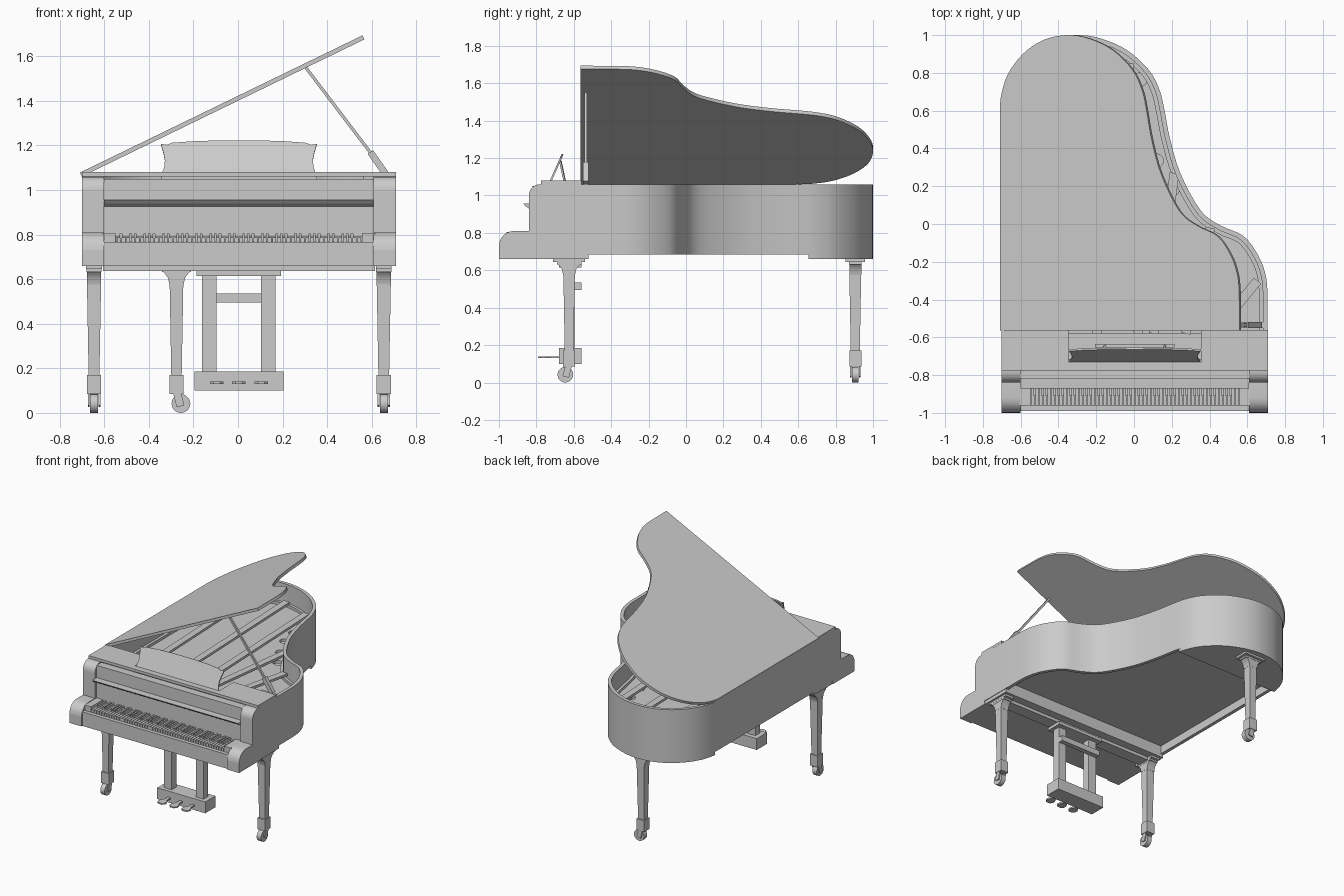
import bpy, bmesh, math
from mathutils import Vector, Matrix

if "Cube" in bpy.data.objects:
    bpy.data.objects.remove(bpy.data.objects["Cube"])

grey = bpy.data.materials.new("satin_grey")
grey.diffuse_color = (0.6, 0.6, 0.6, 1)
grey.use_nodes = True
grey.node_tree.nodes["Principled BSDF"].inputs["Base Color"].default_value = grey.diffuse_color


def finish(name, bm, smooth=False):
    bmesh.ops.recalc_face_normals(bm, faces=bm.faces)
    me = bpy.data.meshes.new(name)
    bm.to_mesh(me)
    bm.free()
    me.materials.append(grey)
    ob = bpy.data.objects.new(name, me)
    bpy.context.collection.objects.link(ob)
    if smooth:
        bpy.ops.object.select_all(action='DESELECT')
        ob.select_set(True)
        bpy.context.view_layer.objects.active = ob
        bpy.ops.object.shade_smooth_by_angle(angle=math.radians(30))
    return ob


def add_box(bm, x0, x1, y0, y1, z0, z1, taper=1.0):
    # the lower end is scaled by taper
    cx, cy = (x0 + x1) / 2, (y0 + y1) / 2
    r = bmesh.ops.create_cube(bm, size=1)
    for v in r['verts']:
        k = taper if v.co.z < 0 else 1
        v.co = (cx + v.co.x * (x1 - x0) * k, cy + v.co.y * (y1 - y0) * k,
                z1 if v.co.z > 0 else z0)


def boxes(name, *specs):
    bm = bmesh.new()
    for s in specs:
        add_box(bm, *s)
    return finish(name, bm)


def add_prism(bm, pts, axis, a, b):
    # extrude a 2D outline along one axis
    def put(p, t):
        return {'x': (t, p[0], p[1]), 'y': (p[0], t, p[1]), 'z': (p[0], p[1], t)}[axis]
    lo = [bm.verts.new(put(p, a)) for p in pts]
    hi = [bm.verts.new(put(p, b)) for p in pts]
    bm.faces.new(lo)
    bm.faces.new(hi)
    n = len(pts)
    for i in range(n):
        bm.faces.new((lo[i], lo[(i + 1) % n], hi[(i + 1) % n], hi[i]))


def prism(name, pts, axis, a, b, smooth=False):
    bm = bmesh.new()
    add_prism(bm, pts, axis, a, b)
    return finish(name, bm, smooth)


def add_bar(bm, p, q, w, h):
    # straight rectangular bar from p to q
    p, q = Vector(p), Vector(q)
    d = q - p
    m = Matrix.Translation((p + q) / 2) @ d.to_track_quat('Z', 'Y').to_matrix().to_4x4() \
        @ Matrix.Diagonal((w, h, d.length, 1))
    bmesh.ops.create_cube(bm, size=1, matrix=m)


def bars(name, *specs):
    bm = bmesh.new()
    for s in specs:
        add_bar(bm, *s)
    return finish(name, bm)


def spline(pts, n=4):
    out = []
    for i in range(len(pts) - 1):
        p0, p1, p2, p3 = (Vector(pts[min(max(i + k, 0), len(pts) - 1)]) for k in (-1, 0, 1, 2))
        for j in range(n):
            t = j / n
            out.append(0.5 * (2 * p1 + (p2 - p0) * t + (2 * p0 - 5 * p1 + 4 * p2 - p3) * t * t
                              + (3 * p1 - p0 - 3 * p2 + p3) * t ** 3))
    return out + [Vector(pts[-1])]


# Plan of the body: bent right side, round tail, straight left side
CURVE = spline([(.703, -.36), (.693, -.27), (.656, -.17), (.577, -.065), (.455, -.008), (.35, .07),
                (.243, .265), (.187, .45), (.158, .60), (.131, .71), (.075, .815), (-.04, .92),
                (-.18, .982), (-.31, 1.0), (-.45, .974), (-.57, .90), (-.66, .79), (-.70, .67),
                (-.705, .58)])


def plan(y_front):
    return [Vector((.705, y_front))] + CURVE + [Vector((-.705, y_front))]


def inset(pts, d):
    out = []
    for i, p in enumerate(pts):
        t = (pts[min(i + 1, len(pts) - 1)] - pts[max(i - 1, 0)]).normalized()
        if i in (0, len(pts) - 1):
            t = Vector((0, 1 if i == 0 else -1))
        out.append(p + Vector((-t.y, t.x)) * d)
    return out


# Rim, low inner ledge and boards
def rim(name, y, d0, d1, z0, z1):
    prism(name, inset(plan(y), d0) + inset(plan(y), d1)[::-1], 'z', z0, z1, True)


rim("rim", -.76, 0, .025, .685, 1.06)
rim("inner_ledge", -.74, .024, .045, .75, .92)
prism("bottom_board", inset(plan(-.55), .015), 'z', .745, .77)
tail = [Vector((.146, .655))] + [p for p in CURVE if p.y > .66] + [Vector((-.702, .655))]
prism("tail_base", tail, 'z', .66, .70, True)

# Iron plate with sound holes
plate = prism("iron_plate", inset(plan(-.60), .04), 'z', .88, .90)
bm = bmesh.new()
for x, y in ((.03, .765), (.008, .645), (.035, .50), (.115, .335), (.20, .185)):
    bmesh.ops.create_cone(bm, cap_ends=True, segments=16, radius1=.036, radius2=.036, depth=.1,
                          matrix=Matrix.Translation((x, y, .89)))
cutter = finish("hole_cutter", bm)
cutter.hide_render = True
cutter.hide_set(True)
mod = plate.modifiers.new("holes", 'BOOLEAN')
mod.object, mod.operation, mod.solver = cutter, 'DIFFERENCE', 'EXACT'
bars("plate_braces", *[((a, -.58, .95), (b, c, .95), .05, .018) for a, b, c in
                       ((-.45, -.50, .84), (-.2, -.25, .93), (.02, -.03, .85),
                        (.10, .21, .27), (.27, .40, -.02), (.42, .65, -.30))])

# Key bed, key slip, side arms
boxes("key_bed", (-.70, .70, -.97, -.52, .66, .755), (-.605, .605, -.99, -.962, .66, .766))
arc = [math.radians(a) for a in range(0, 91, 15)]
side = [(-.74, .66), (-1, .66), (-1, .73)]
side += [(-.92 - .08 * math.cos(a), .73 + .08 * math.sin(a)) for a in arc]
side += [(-.84, .81), (-.84, .99)]
side += [(-.78 - .06 * math.cos(a), 1.0 + .06 * math.sin(a)) for a in arc] + [(-.74, 1.06)]
bm = bmesh.new()
for s in (1, -1):
    add_prism(bm, side, 'x', s * .605, s * .705)
finish("side_arms", bm, True)

# Fallboard with its curled lip
prism("fallboard", [(-.76, .79), (-.82, .79), (-.82, .925), (-.835, .928), (-.855, .94), (-.87, .956),
                    (-.82, .958), (-.82, 1.05), (-.76, 1.05)], 'x', -.605, .605)
boxes("tuning_block", (-.67, .67, -.76, -.58, .86, .93))

# Keyboard: 52 white and 36 black keys
step = 1.10 / 52
bm = bmesh.new()
for i in range(52):
    x = -.55 + i * step
    add_box(bm, x + .002, x + step - .002, -.96, -.80, .75, .788)
finish("white_keys", bm)
bm = bmesh.new()
for i in range(51):
    if i % 7 in (0, 2, 3, 5, 6):
        x = -.55 + (i + 1) * step
        add_box(bm, x - .006, x + .006, -.91, -.80, .77, .805)
finish("black_keys", bm)
boxes("key_blocks", *[(min(s * .553, s * .61), max(s * .553, s * .61), -.96, -.80, .75, .806)
                      for s in (1, -1)])

# Front top flap around the music desk opening
prism("front_flap", [(-.705, -.56), (-.705, -.775), (.705, -.775), (.705, -.56), (.35, -.56),
                     (.35, -.73), (-.35, -.73), (-.35, -.56)], 'z', 1.06, 1.08)

# Music desk, leaning back, with its rear struts
half = [(.345, 0), (.335, .03), (.332, .065), (.338, .10), (.35, .145), (.325, .14), (.30, .15),
        (.20, .158), (.10, .161)]
desk = prism("music_desk", half + [(0, .162)] + [(-x, z) for x, z in half[::-1]], 'y', 0, .01)
desk.matrix_world = Matrix.Translation((0, -.73, 1.075)) @ Matrix.Rotation(math.radians(-24), 4, 'X')
bars("desk_struts", *[((s * .16, -.645, 1.06), (s * .15, -.672, 1.185), .012, .01) for s in (1, -1)],
     ((-.21, -.645, 1.06), (.21, -.645, 1.06), .02, .02),
     ((-.35, -.725, 1.05), (.35, -.725, 1.05), .02, .03))

# Raised lid, hinged on the left edge, and its prop
lid = prism("lid", [p + Vector((.705, 0)) for p in plan(-.565)], 'z', 0, .02, True)
lid.matrix_world = Matrix.Translation((-.705, 0, 1.06)) @ Matrix.Rotation(math.radians(-25.9), 4, 'Y')
bars("lid_prop", ((.30, -.535, 1.55), (.60, -.535, 1.155), .014, .014),
     ((.59, -.535, 1.17), (.66, -.535, 1.07), .03, .03),
     ((.56, -.535, 1.05), (.69, -.535, 1.05), .03, .03))


# Legs: flared top, tapered shaft, foot block, caster wheel
def leg(name, x, y, angle, plate_w, plate_l):
    bm = bmesh.new()
    add_box(bm, -plate_w, plate_w, -plate_l, plate_l, .645, .69)
    add_box(bm, -.034, .034, -.065, .065, .632, .646)
    flare = [(.06, .633), (.05, .622), (.038, .605), (.032, .575)]
    add_prism(bm, flare + [(-u, z) for u, z in flare[::-1]], 'x', -.032, .032)
    add_box(bm, -.032, .032, -.031, .031, .16, .60, .75)
    add_box(bm, -.032, .032, -.032, .032, .085, .17)
    for s in (1, -1):
        add_bar(bm, (s * .024, 0, .10), (s * .024, -.018, .03), .008, .035)
    rot = Matrix.Translation((0, -.02, .042)) @ Matrix.Rotation(math.pi / 2, 4, 'Y')
    bmesh.ops.create_cone(bm, cap_ends=True, segments=20, radius1=.042, radius2=.042, depth=.036,
                          matrix=rot)
    bmesh.ops.transform(bm, verts=bm.verts,
                        matrix=Matrix.Translation((x, y, 0)) @ Matrix.Rotation(angle, 4, 'Z'))
    finish(name, bm, True)


leg("front_leg_right", .65, -.625, 0, .035, .085)
leg("front_leg_left", -.65, -.625, 0, .035, .085)
leg("rear_leg", -.28, .905, math.pi / 2, .053, .085)
boxes("leg_rail", (-.61, .61, -.67, -.58, .637, .665))

# Pedal lyre
boxes("pedal_lyre", (-.19, .19, -.68, -.56, .615, .638), (-.165, -.10, -.65, -.595, .17, .62),
      (.10, .165, -.65, -.595, .17, .62), (-.165, .165, -.597, -.56, .495, .535),
      (-.20, .20, -.68, -.56, .10, .185))
bm = bmesh.new()
foot = [(.012, -.67), (.012, -.72), (.03, -.75), (.03, -.775), (.015, -.79)]
for c in (-.1, 0, .1):
    add_prism(bm, [(c + x, y) for x, y in foot] + [(c - x, y) for x, y in foot[::-1]], 'z', .13, .14)
finish("pedals", bm)

# Centre the whole model
for ob in bpy.data.objects:
    ob.location.x += .004
